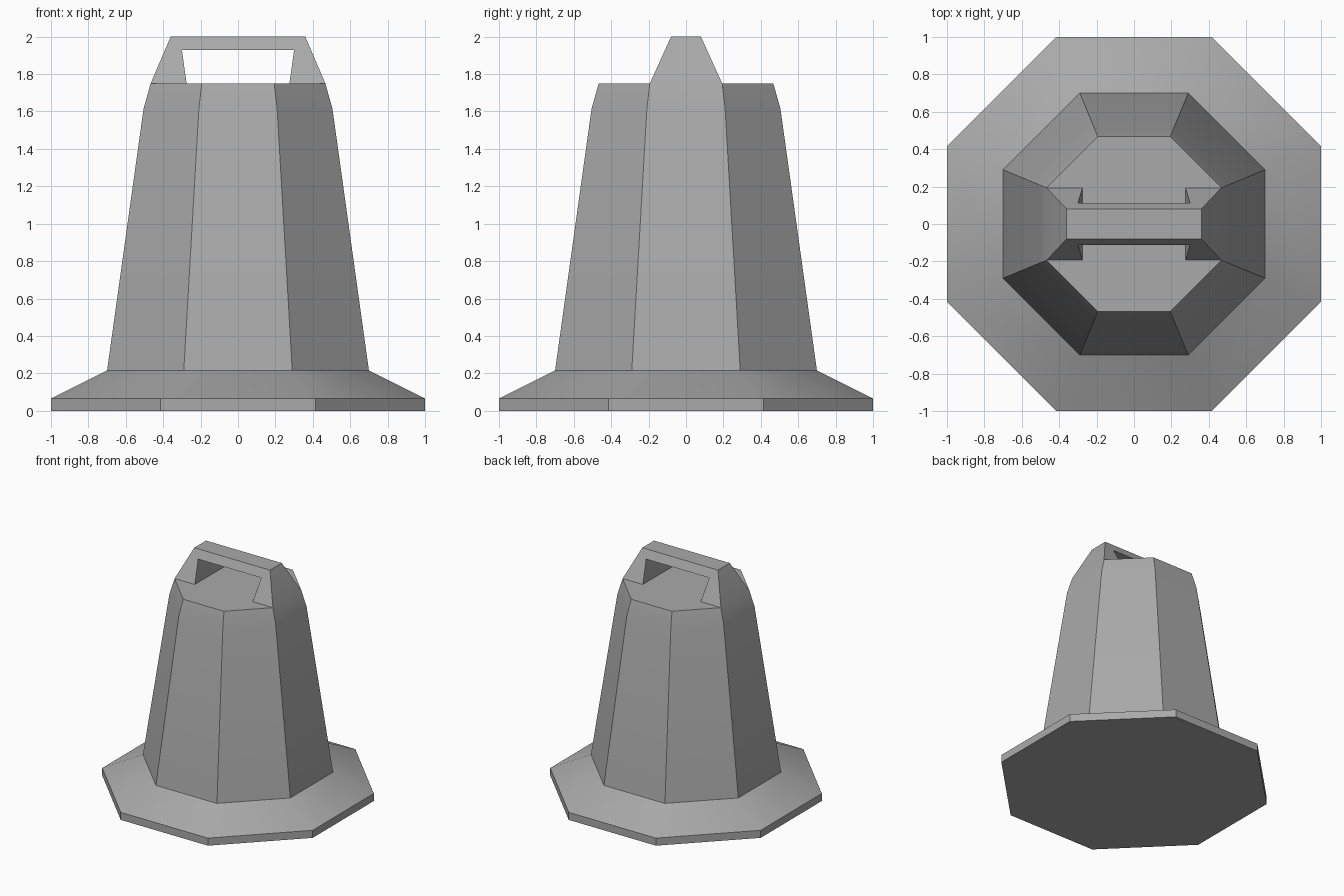
import bpy, bmesh, math

if "Cube" in bpy.data.objects:
    bpy.data.objects.remove(bpy.data.objects["Cube"], do_unlink=True)

# Single grey material
grey = bpy.data.materials.new("plain grey")
grey.use_nodes = True
colour = (0.40, 0.40, 0.40, 1)
grey.diffuse_color = colour
grey.node_tree.nodes["Principled BSDF"].inputs["Base Color"].default_value = colour

bm = bmesh.new()
T = math.tan(math.pi / 8)
TOP_R, TOP_Z = 0.467, 1.75


def octagon(apothem, z):
    r = apothem / math.cos(math.pi / 8)
    angles = [math.pi / 8 + i * math.pi / 4 for i in range(8)]
    return [bm.verts.new((r * math.cos(a), r * math.sin(a), z)) for a in angles]


# Flange and tapered eight-sided body
profile = [(1, 0), (1, 0.065), (0.7, 0.215), (0.505, 1.615), (TOP_R, TOP_Z)]
rings = [octagon(r, z) for r, z in profile]
bm.faces.new(rings[0][::-1])
for low, high in zip(rings, rings[1:]):
    for i in range(8):
        j = (i + 1) % 8
        bm.faces.new((low[i], low[j], high[j], high[i]))

# Handle: an arch whose thickness narrows towards the top
outer = [(-TOP_R, TOP_Z), (-0.36, 2), (0.36, 2), (TOP_R, TOP_Z)]
inner = [(-0.275, TOP_Z), (-0.3, 1.93), (0.3, 1.93), (0.275, TOP_Z)]
foot = TOP_R * T


def arch_side(points, side):
    verts = []
    for x, z in points:
        half = foot + (0.08 - foot) * (z - TOP_Z) / (2 - TOP_Z)
        verts.append(bm.verts.new((x, side * half, z)))
    return verts


of, ob = arch_side(outer, -1), arch_side(outer, 1)
nf, nb = arch_side(inner, -1), arch_side(inner, 1)
for i in range(3):
    j = i + 1
    bm.faces.new((of[i], of[j], nf[j], nf[i]))
    bm.faces.new((ob[j], ob[i], nb[i], nb[j]))
    bm.faces.new((of[j], of[i], ob[i], ob[j]))
    bm.faces.new((nf[i], nf[j], nb[j], nb[i]))

# Flat top either side of the handle and under its opening
top = rings[-1]
bm.faces.new(top[0:4] + [nb[0], nb[3]])
bm.faces.new(top[4:8] + [nf[3], nf[0]])
bm.faces.new((nf[0], nf[3], nb[3], nb[0]))

bmesh.ops.remove_doubles(bm, verts=bm.verts[:], dist=0.001)
bmesh.ops.recalc_face_normals(bm, faces=bm.faces[:])

mesh = bpy.data.meshes.new("weight_with_handle")
bm.to_mesh(mesh)
bm.free()
mesh.materials.append(grey)
weight = bpy.data.objects.new("weight_with_handle", mesh)
bpy.context.collection.objects.link(weight)

# Soften the shallow breaks, keep the corners crisp
bpy.ops.object.select_all(action="DESELECT")
weight.select_set(True)
bpy.context.view_layer.objects.active = weight
bpy.ops.object.shade_smooth_by_angle(angle=math.radians(30))
